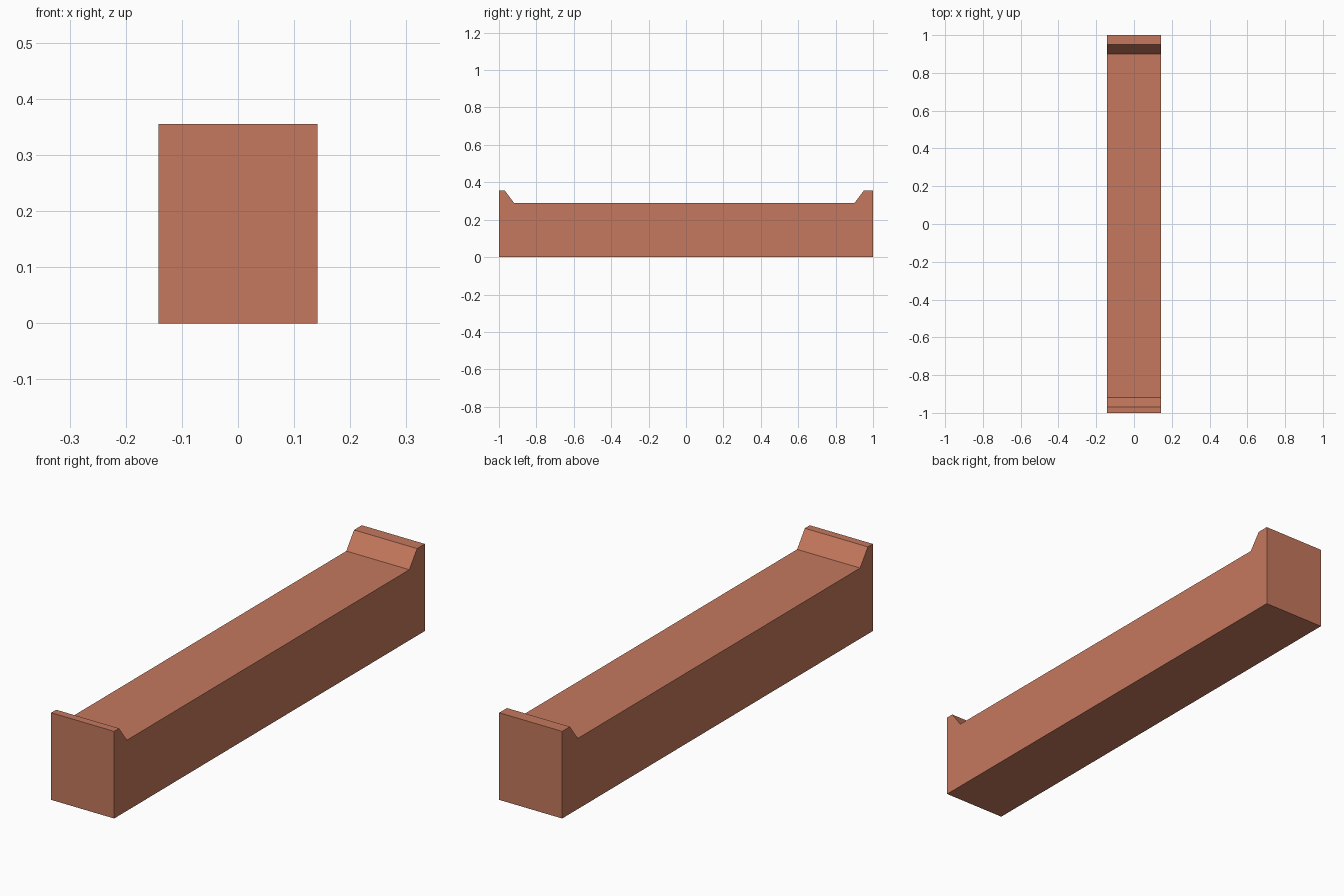
import bpy
import bmesh

if "Cube" in bpy.data.objects:
    bpy.data.objects.remove(bpy.data.objects["Cube"])

# Terracotta colour
clay = bpy.data.materials.new("terracotta")
clay.diffuse_color = (0.56, 0.19, 0.11, 1.0)
clay.use_nodes = True
clay.node_tree.nodes["Principled BSDF"].inputs["Base Color"].default_value = clay.diffuse_color

# Side profile (y, z): long beam with a bevelled lip at each end
HALF_WIDTH = 0.142
profile = [
    (-1.0, 0.0), (1.0, 0.0),
    (1.0, 0.355), (0.95, 0.355), (0.90, 0.288),
    (-0.918, 0.288), (-0.968, 0.355), (-1.0, 0.355),
]

# Extrude the profile across the width
bm = bmesh.new()
side = bm.faces.new([bm.verts.new((-HALF_WIDTH, y, z)) for y, z in profile])
ext = bmesh.ops.extrude_face_region(bm, geom=[side], use_keep_orig=True)
moved = [g for g in ext["geom"] if isinstance(g, bmesh.types.BMVert)]
bmesh.ops.translate(bm, verts=moved, vec=(2 * HALF_WIDTH, 0, 0))
bmesh.ops.recalc_face_normals(bm, faces=bm.faces)

mesh = bpy.data.meshes.new("lipped_beam")
bm.to_mesh(mesh)
bm.free()
mesh.materials.append(clay)
bpy.context.collection.objects.link(bpy.data.objects.new("lipped_beam", mesh))
